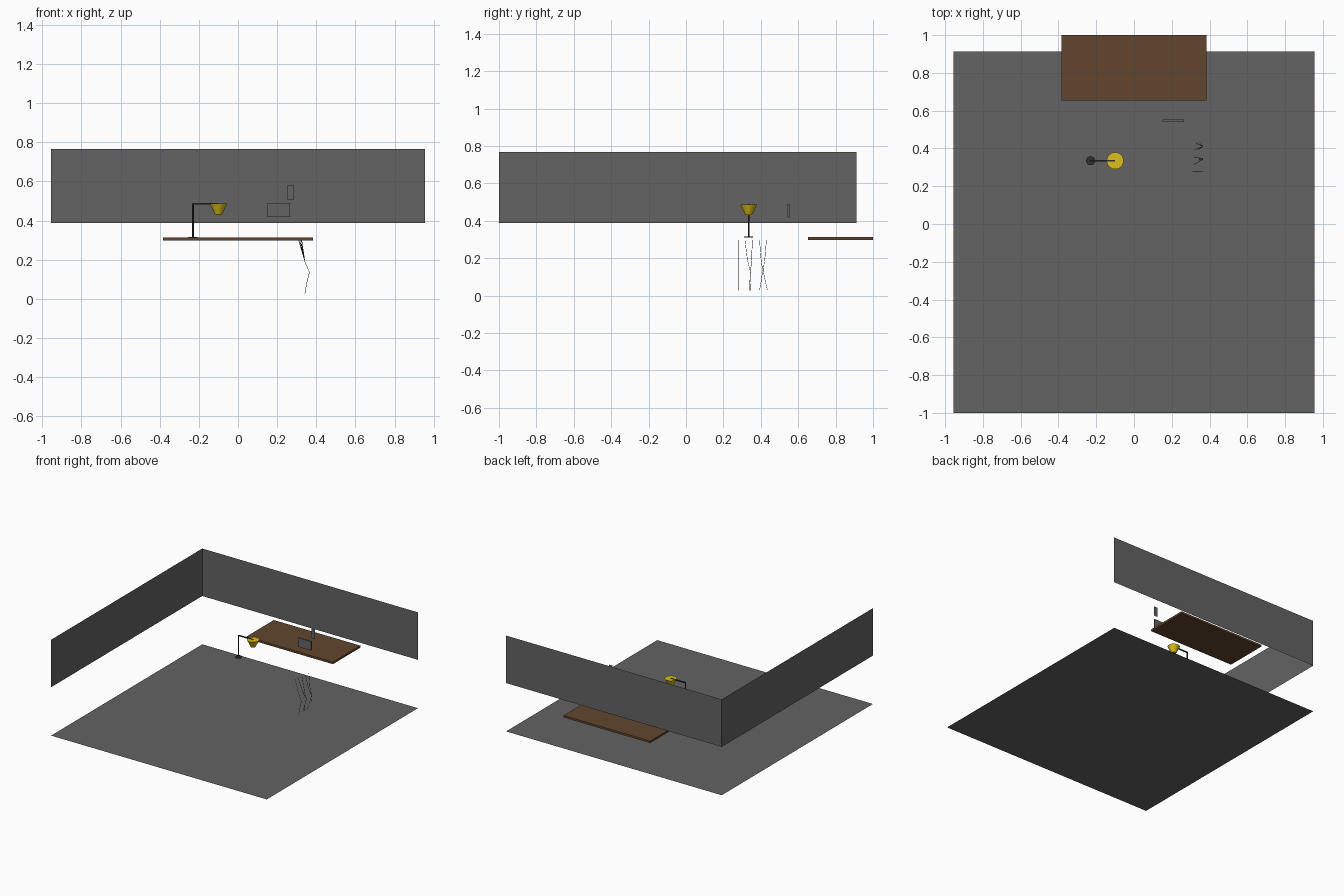
import bpy, math
from mathutils import Vector

if "Cube" in bpy.data.objects:
    bpy.data.objects.remove(bpy.data.objects["Cube"])


def material(name, rgb):
    m = bpy.data.materials.new(name)
    m.diffuse_color = (*rgb, 1)
    m.use_nodes = True
    m.node_tree.nodes["Principled BSDF"].inputs["Base Color"].default_value = m.diffuse_color
    return m


GREY = material("wall grey", (0.125, 0.125, 0.125))
BROWN = material("wood brown", (0.12, 0.062, 0.028))
YELLOW = material("shade yellow", (0.72, 0.52, 0.01))
DARK = material("dark metal", (0.03, 0.03, 0.03))


def mesh_object(name, verts, faces, mat):
    me = bpy.data.meshes.new(name)
    me.from_pydata(verts, [], faces)
    me.materials.append(mat)
    ob = bpy.data.objects.new(name, me)
    bpy.context.collection.objects.link(ob)
    return ob


def panel(name, origin, u, v, mat):
    o, u, v = Vector(origin), Vector(u), Vector(v)
    return mesh_object(name, [o, o + u, o + u + v, o + v], [(0, 1, 2, 3)], mat)


def box(name, lo, hi, mat):
    lo, hi = Vector(lo), Vector(hi)
    bpy.ops.mesh.primitive_cube_add(size=1, location=(lo + hi) / 2)
    ob = bpy.context.object
    ob.name, ob.scale = name, hi - lo
    ob.data.materials.append(mat)
    return ob


def cone(name, r_low, r_high, z0, z1, x, y, mat, sides=24):
    bpy.ops.mesh.primitive_cone_add(vertices=sides, radius1=r_low, radius2=r_high,
                                    depth=z1 - z0, location=(x, y, (z0 + z1) / 2))
    ob = bpy.context.object
    ob.name = name
    ob.data.materials.append(mat)
    bpy.ops.object.shade_smooth_by_angle()
    return ob


def tube(name, points, radius, mat):
    cu = bpy.data.curves.new(name, 'CURVE')
    cu.dimensions, cu.bevel_depth, cu.bevel_resolution = '3D', radius, 1
    cu.use_fill_caps = True
    sp = cu.splines.new('POLY')
    sp.points.add(len(points) - 1)
    for p, co in zip(sp.points, points):
        p.co = (*co, 1)
    cu.materials.append(mat)
    ob = bpy.data.objects.new(name, cu)
    bpy.context.collection.objects.link(ob)
    return ob


# Room: floor sheet and two raised wall sheets
W, FRONT, BACK = 0.955, -1.0, 0.912
panel("floor", (-W, FRONT, 0), (2 * W, 0, 0), (0, BACK - FRONT, 0), GREY)
panel("back_wall", (-W, BACK, 0.387), (2 * W, 0, 0), (0, 0, 0.38), GREY)
panel("left_wall", (-W, BACK, 0.387), (0, FRONT - BACK, 0), (0, 0, 0.38), GREY)

# Desk top
box("desk_top", (-0.383, 0.653, 0.298), (0.383, 1.0, 0.314), BROWN)

# Desk lamp
LX, LY = -0.23, 0.335
cone("lamp_base", 0.024, 0.024, 0.311, 0.317, LX, LY, DARK)
cone("lamp_pole", 0.004, 0.004, 0.314, 0.488, LX, LY, DARK, 12)
box("lamp_arm", (LX, LY - 0.004, 0.482), (-0.10, LY + 0.004, 0.49), DARK)
cone("lamp_shade", 0.018, 0.045, 0.431, 0.487, -0.10, LY, YELLOW)

# Screen and small upright panel
box("screen", (0.152, 0.543, 0.418), (0.266, 0.553, 0.49), GREY)
panel("small_panel", (0.253, 0.568, 0.505), (0.033, 0, 0), (0, 0, 0.078), GREY)

# Hanging cables: shared drop profile, each with its own sideways drift
heights = (0.298, 0.19, 0.135, 0.075, 0.028)
drop_x = (0.342, 0.365, 0.35, 0.342)
cables = [(0.31, 0.28, 0.28, 0.28), (0.314, 0.315, 0.342, 0.347),
          (0.318, 0.355, 0.346, 0.337), (0.322, 0.393, 0.41, 0.393),
          (0.326, 0.43, 0.412, 0.436)]
for i, (x0, y_top, y_mid, y_low) in enumerate(cables):
    ys = (y_top, (y_top + y_mid) / 2, y_mid, (y_mid + y_low) / 2, y_low)
    tube(f"cable_{i + 1}", list(zip((x0, *drop_x), ys, heights)), 0.0012, DARK)
